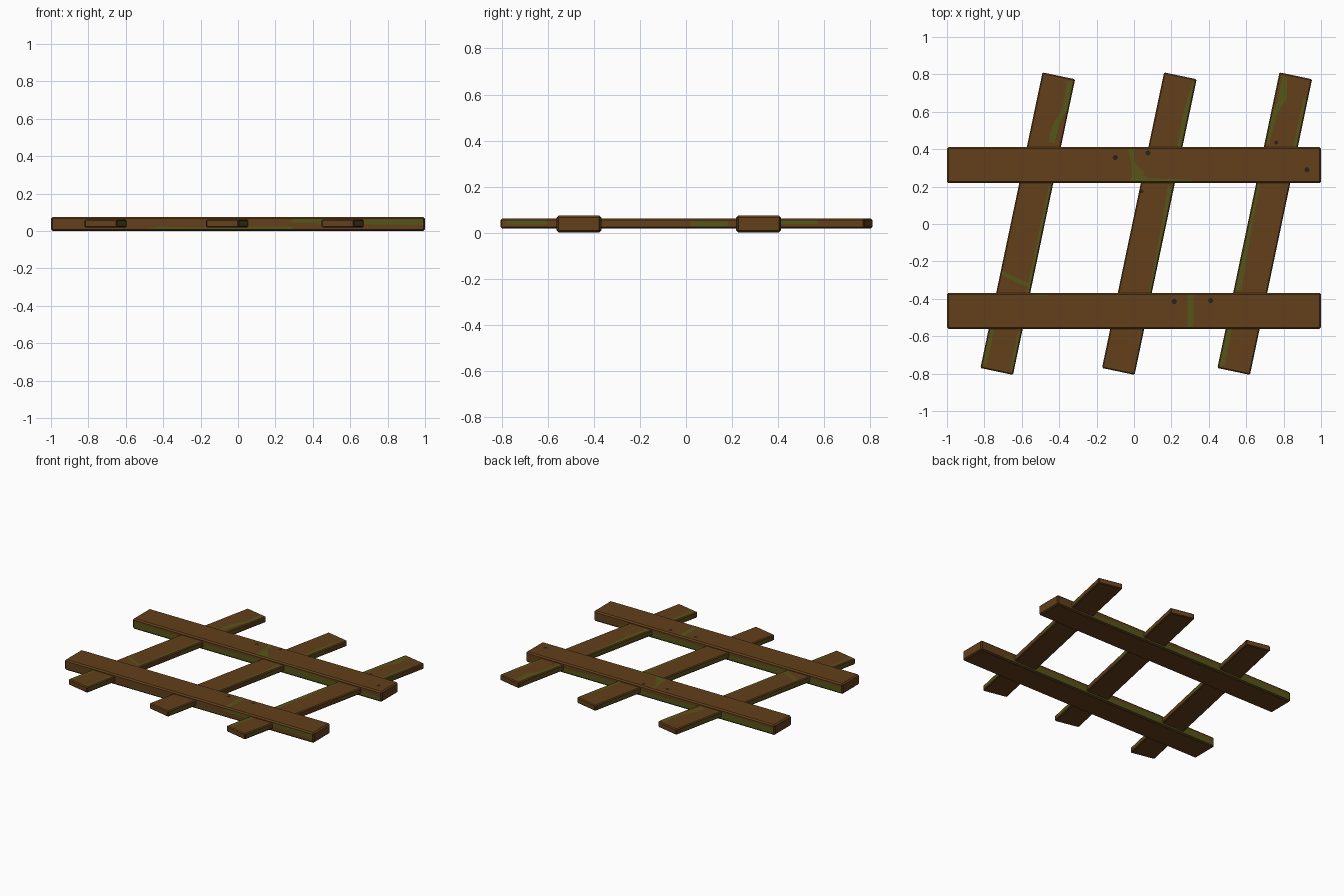
import bpy, bmesh, math
from mathutils import Matrix

if "Cube" in bpy.data.objects:
    bpy.data.objects.remove(bpy.data.objects["Cube"])


def material(name, rgb):
    m = bpy.data.materials.new(name)
    m.diffuse_color = (*rgb, 1)
    m.use_nodes = True
    m.node_tree.nodes["Principled BSDF"].inputs["Base Color"].default_value = m.diffuse_color
    return m


WOOD = material("brown wood", (0.125, 0.050, 0.011))
EDGE = material("dark worn edge", (0.060, 0.027, 0.008))
MOSS = material("green moss", (0.092, 0.092, 0.010))
HOLE = material("nail hole", (0.022, 0.017, 0.010))


def finish(bm, name, mats, matrix):
    me = bpy.data.meshes.new(name)
    bm.to_mesh(me)
    bm.free()
    for m in mats:
        me.materials.append(m)
    ob = bpy.data.objects.new(name, me)
    ob.matrix_world = matrix
    bpy.context.collection.objects.link(ob)
    return ob


# bevelled plank: wood faces, upper bevels wood, lower and upright bevels darker
def plank(name, size, matrix, bevel):
    bm = bmesh.new()
    bmesh.ops.create_cube(bm, size=1)
    bmesh.ops.scale(bm, vec=size, verts=bm.verts)
    bmesh.ops.bevel(bm, geom=bm.edges[:], offset=bevel, segments=1, affect='EDGES')
    bm.normal_update()
    for f in bm.faces:
        flat = max(abs(c) for c in f.normal) > 0.95
        f.material_index = 0 if flat or f.normal.z > 0.3 else 1
    return finish(bm, name, (WOOD, EDGE), matrix)


# painted sheet just above a surface (outline in the surface's own frame)
def patch(name, pts, matrix, mat=MOSS):
    bm = bmesh.new()
    bm.faces.new([bm.verts.new((x, y, 0.001)) for x, y in pts])
    finish(bm, name, (mat,), matrix)


def strip(x0, x1, y0, y1):
    return [(x0, y0), (x1, y0), (x1, y1), (x0, y1)]


def hole(name, x, y, z, r=0.014):
    pts = [(r * math.cos(a * math.pi / 4), r * math.sin(a * math.pi / 4)) for a in range(8)]
    patch(name, pts, Matrix.Translation((x, y, z)), HOLE)


T = Matrix.Translation
RX = Matrix.Rotation(math.pi / 2, 4, 'X')
RZ = Matrix.Rotation(math.pi, 4, 'Z')

# long rails
RW, RH = 0.194, 0.075
for name, y in (("front_rail", -0.465), ("back_rail", 0.315)):
    plank(name, (2, RW, RH), T((0, y, RH / 2)), 0.009)
    front = T((0, y - RW / 2, 0)) @ RX
    back = T((0, y + RW / 2, 0)) @ RZ @ RX
    # moss along the rail sides
    if name == "front_rail":
        patch("front_rail_moss_side", [(0.26, 0.045), (0.6, 0.038), (0.99, 0.032), (0.99, 0.062),
                                       (0.6, 0.06), (0.4, 0.066), (0.3, 0.064)], front)
        patch("front_rail_moss_low", [(-0.5, 0.01), (0.28, 0.01), (0.3, 0.024), (0.05, 0.024),
                                      (-0.2, 0.018), (-0.42, 0.024)], front)
    else:
        patch("back_rail_moss_side", [(-0.99, 0.01), (0.99, 0.01), (0.99, 0.035), (0.3, 0.06),
                                      (-0.3, 0.045), (-0.99, 0.055)], front)
    patch(name + "_moss_back", [(-0.8, 0.01), (0.99, 0.01), (0.99, 0.05), (0.5, 0.055),
                                (0.1, 0.04), (-0.4, 0.05), (-0.8, 0.03)], back)

# moss on the rail tops
TOP = T((0, 0, RH))
patch("back_rail_moss_top", [(-0.03, 0.403), (-0.015, 0.33), (-0.01, 0.27), (-0.02, 0.227),
                             (0.32, 0.227), (0.3, 0.238), (0.08, 0.243), (0.05, 0.265),
                             (0.05, 0.28), (0.02, 0.31), (0.0, 0.34), (0.0, 0.403)], TOP)
patch("front_rail_moss_top", strip(0.285, 0.318, -0.553, -0.377), TOP)
patch("front_rail_moss_edge", strip(-0.54, -0.46, -0.386, -0.377), TOP)

# nail holes
for i, (x, y) in enumerate(((-0.1, 0.355), (0.075, 0.38), (0.925, 0.29), (0.215, -0.415), (0.41, -0.41))):
    hole("rail_hole_%d" % i, x, y, RH)
hole("slat_hole_0", 0.04, 0.175, 0.06, 0.011)
hole("slat_hole_1", 0.76, 0.435, 0.06, 0.011)

# slanted slats; moss outlines are (across, along)
SW, SL, SH = 0.178, 1.615, 0.042
E = 0.083
MOSS_TOPS = (
    ([(E, 0.79), (0.05, 0.79), (0.055, 0.65), (0.02, 0.53), (0.02, 0.45), (0.05, 0.45), (0.06, 0.58), (E, 0.65)],
     strip(0.068, E, -0.38, 0.22), strip(-E, -0.06, -0.79, -0.58), strip(0.068, E, -0.79, -0.58),
     [(-E, -0.275), (0.0, -0.295), (0.07, -0.31), (0.07, -0.33), (0.0, -0.32), (-E, -0.295)]),
    ([(0.062, 0.42), (E, 0.42), (E, 0.79), (0.07, 0.79), (0.055, 0.6)],
     [(0.075, -0.38), (E, -0.38), (E, 0.22), (0.055, 0.22), (0.065, 0.05)]),
    ([(-E, 0.42), (-0.065, 0.42), (-0.055, 0.6), (-0.02, 0.68), (-0.045, 0.79), (-0.07, 0.79), (-0.065, 0.65), (-E, 0.6)],
     [(-E, -0.38), (-0.05, -0.38), (-0.06, -0.1), (-0.07, 0.22), (-E, 0.22)],
     strip(0.065, E, 0.42, 0.7), strip(-E, -0.055, -0.79, -0.58)),
)
for i, cx in enumerate((-0.568, 0.082, 0.699)):
    name = ("left", "middle", "right")[i] + "_slat"
    M = T((cx, 0.002, 0.04)) @ Matrix.Rotation(-0.207, 4, 'Z')
    plank(name, (SW, SL, SH), M, 0.006)
    for k, pts in enumerate(MOSS_TOPS[i]):
        patch("%s_moss_%d" % (name, k), pts, M @ T((0, 0, SH / 2)))
    # moss on the long sides: left side broad, right side in small spots
    left = M @ Matrix.Rotation(-math.pi / 2, 4, 'Z') @ T((0, -SW / 2, 0)) @ RX
    right = M @ Matrix.Rotation(math.pi / 2, 4, 'Z') @ T((0, -SW / 2, 0)) @ RX
    patch(name + "_moss_left_side", [(-0.75, -0.012), (0.05, -0.005), (0.75, -0.012),
                                     (0.75, 0.008), (0.3, 0.013), (-0.75, 0.01)], left)
    patch(name + "_moss_right_low", strip(-0.78, -0.6, -0.004, 0.013), right)
    patch(name + "_moss_right_mid", strip(0.04, 0.2, -0.013, 0.008), right)
    patch(name + "_moss_right_high", strip(0.42, 0.6, -0.002, 0.014), right)
